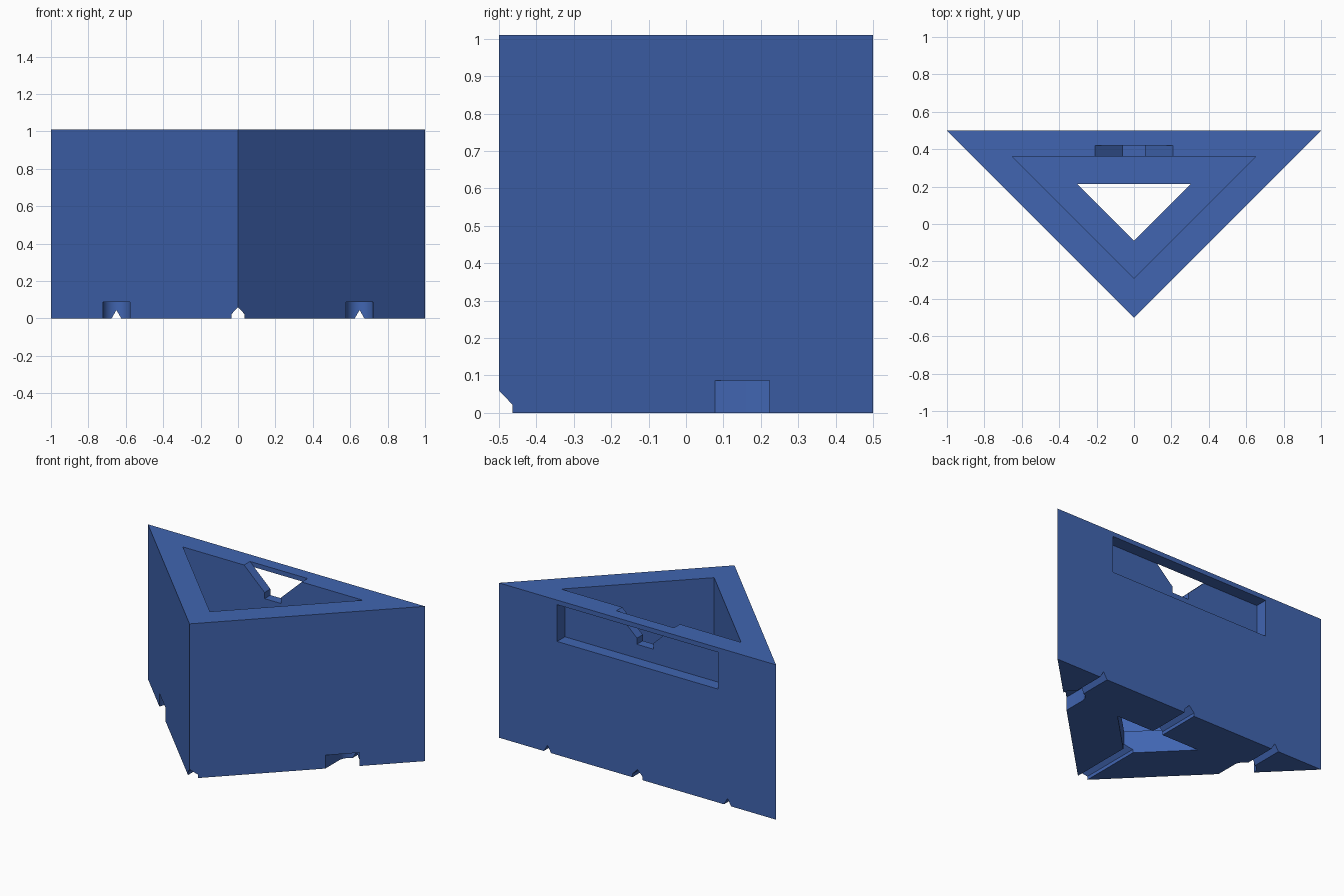
import bpy, bmesh, math
from mathutils import Vector

if "Cube" in bpy.data.objects:
    bpy.data.objects.remove(bpy.data.objects["Cube"])

H = 1.01          # overall height
FLOOR = 0.145     # floor thickness

blue = bpy.data.materials.new("blue")
blue.diffuse_color = (0.052, 0.130, 0.440, 1)
blue.use_nodes = True
blue.node_tree.nodes["Principled BSDF"].inputs["Base Color"].default_value = blue.diffuse_color


def prism(name, pts, lo, hi, axis="z"):
    """Extrude a 2D outline: (x, y) along z, or (x, z) along y."""
    bm = bmesh.new()
    place = (lambda a, b: (a, b, lo)) if axis == "z" else (lambda a, b: (a, lo, b))
    step = Vector((0, 0, hi - lo)) if axis == "z" else Vector((0, hi - lo, 0))
    face = bm.faces.new([bm.verts.new(place(a, b)) for a, b in pts])
    ext = bmesh.ops.extrude_face_region(bm, geom=[face])
    verts = [v for v in ext["geom"] if isinstance(v, bmesh.types.BMVert)]
    bmesh.ops.translate(bm, verts=verts, vec=step)
    bmesh.ops.recalc_face_normals(bm, faces=bm.faces)
    mesh = bpy.data.meshes.new(name)
    bm.to_mesh(mesh)
    bm.free()
    mesh.materials.append(blue)
    ob = bpy.data.objects.new(name, mesh)
    bpy.context.collection.objects.link(ob)
    return ob


def cut(body, cutter):
    """Subtract a cutter from the body and discard it."""
    cutter.hide_render = True
    mod = body.modifiers.new(cutter.name, "BOOLEAN")
    mod.operation = "DIFFERENCE"
    mod.solver = "EXACT"
    mod.object = cutter
    bpy.context.view_layer.objects.active = body
    bpy.ops.object.modifier_apply(modifier=mod.name)
    bpy.data.objects.remove(cutter)


def triangle(back, half):
    """Right-angled triangle with its point to the front."""
    return [(-half, back), (half, back), (0, back - half)]


# Triangular box, with its open cavity and the hole in the floor
body = prism("corner_planter", triangle(0.5, 1.0), 0, H)
cut(body, prism("cavity", triangle(0.36, 0.65), FLOOR, H + 0.2))
cut(body, prism("floor_hole", triangle(0.215, 0.305), -0.1, FLOOR + 0.1))

# Wide recess in the back, and the hanging notch leading into it
cut(body, prism("back_recess",
                [(-0.58, 0.74), (0.58, 0.74), (0.58, 0.98), (-0.58, 0.98)],
                0.42, 0.6, "y"))
cut(body, prism("hanging_notch",
                [(-0.06, 0.83), (0.06, 0.83), (0.06, 0.87), (0.208, H), (0.208, H + 0.1),
                 (-0.208, H + 0.1), (-0.208, H), (-0.06, 0.87)],
                0.3, 0.421, "y"))

# Centre cable groove along the underside
cut(body, prism("centre_groove",
                [(-0.036, -0.1), (0.036, -0.1), (0.036, 0.022), (0, 0.06), (-0.036, 0.022)],
                -0.7, 0.7, "y"))

# Round-ended side pockets and the small grooves behind them
R = 0.073
for side in (-1, 1):
    cx = side * 0.65
    arc = [(cx + R * math.cos(math.pi * i / 16), 0.22 + R * math.sin(math.pi * i / 16))
           for i in range(17)]
    cut(body, prism("side_pocket", [(cx - R, -0.1), (cx + R, -0.1)] + arc, -0.1, 0.087))
    cut(body, prism("side_groove",
                    [(cx - 0.026, -0.1), (cx + 0.026, -0.1), (cx + 0.026, 0), (cx, 0.045),
                     (cx - 0.026, 0)], 0.2, 0.7, "y"))

body.select_set(True)
bpy.context.view_layer.objects.active = body
bpy.ops.object.shade_smooth_by_angle(angle=math.radians(30))
